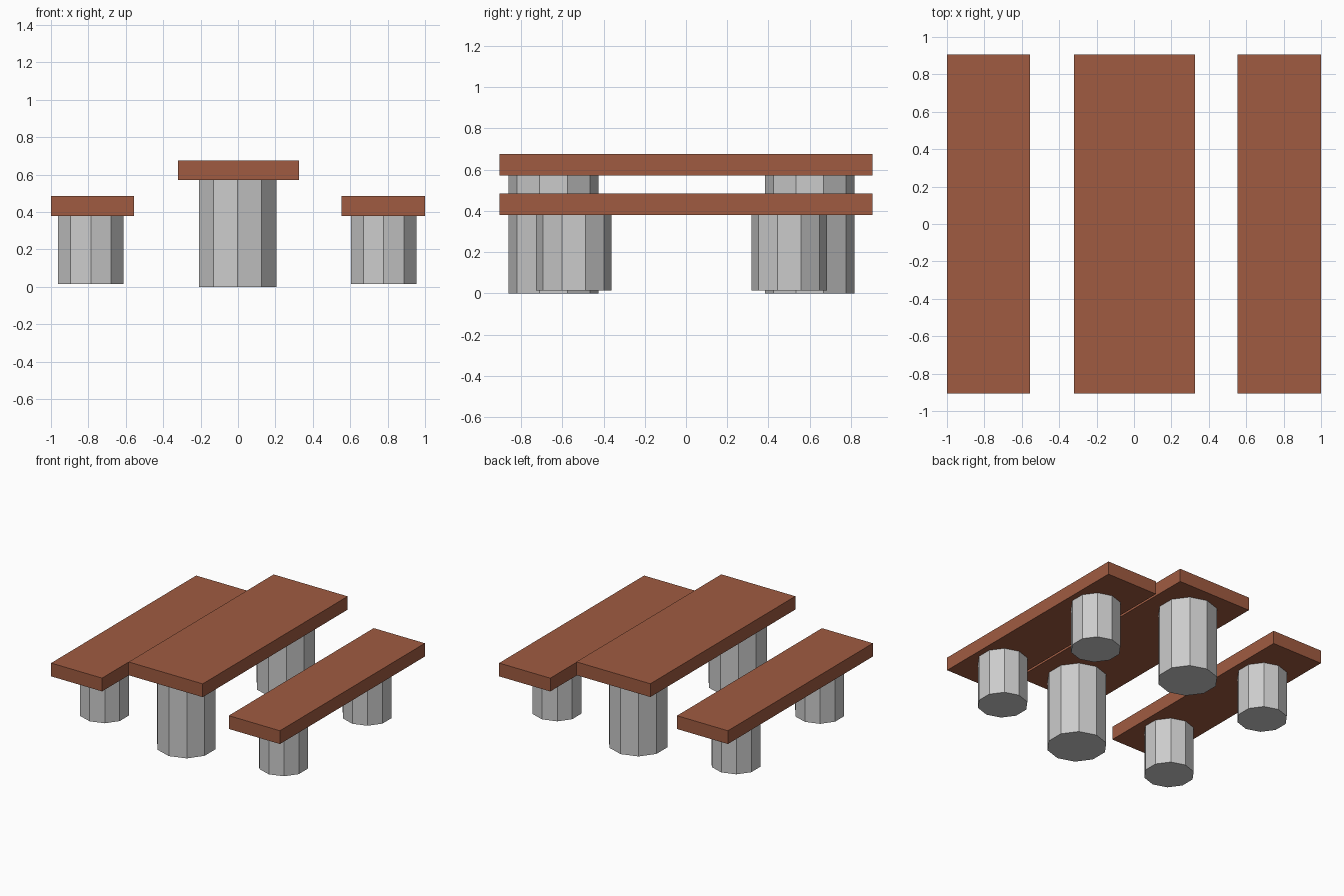
import bpy
from math import pi

if "Cube" in bpy.data.objects:
    bpy.data.objects.remove(bpy.data.objects["Cube"])

wood = bpy.data.materials.new("red_brown_wood")
wood.diffuse_color = (0.35, 0.105, 0.053, 1)
wood.use_nodes = True
wood.node_tree.nodes["Principled BSDF"].inputs["Base Color"].default_value = wood.diffuse_color


def slab(name, x0, x1, z0, z1):
    """Long plank running the full depth of the model."""
    bpy.ops.mesh.primitive_cube_add(size=1, location=((x0 + x1) / 2, 0, (z0 + z1) / 2))
    ob = bpy.context.object
    ob.name = name
    ob.scale = (x1 - x0, 1.81, z1 - z0)
    bpy.ops.object.transform_apply(location=False, rotation=False, scale=True)
    ob.data.materials.append(wood)


def leg(name, x, y, radius, z0, z1):
    """Ten-sided stone pillar with a corner pointing to the front."""
    bpy.ops.mesh.primitive_cylinder_add(vertices=10, radius=radius, depth=z1 - z0,
                                        location=(x, y, (z0 + z1) / 2))
    bpy.context.object.name = name


# Table
slab("table_top", -0.322, 0.325, 0.57, 0.675)
for end, y in (("front", -0.643), ("back", 0.6)):
    leg("table_leg_" + end, -0.002, y, 0.218, 0, 0.572)

# Benches on both sides
slab("left_bench_seat", -1.0, -0.555, 0.38, 0.485)
slab("right_bench_seat", 0.553, 1.0, 0.38, 0.485)
for side, x in (("left", -0.787), ("right", 0.779)):
    for end, y in (("front", -0.545), ("back", 0.5)):
        leg(f"{side}_bench_leg_{end}", x, y, 0.183, 0.014, 0.382)
